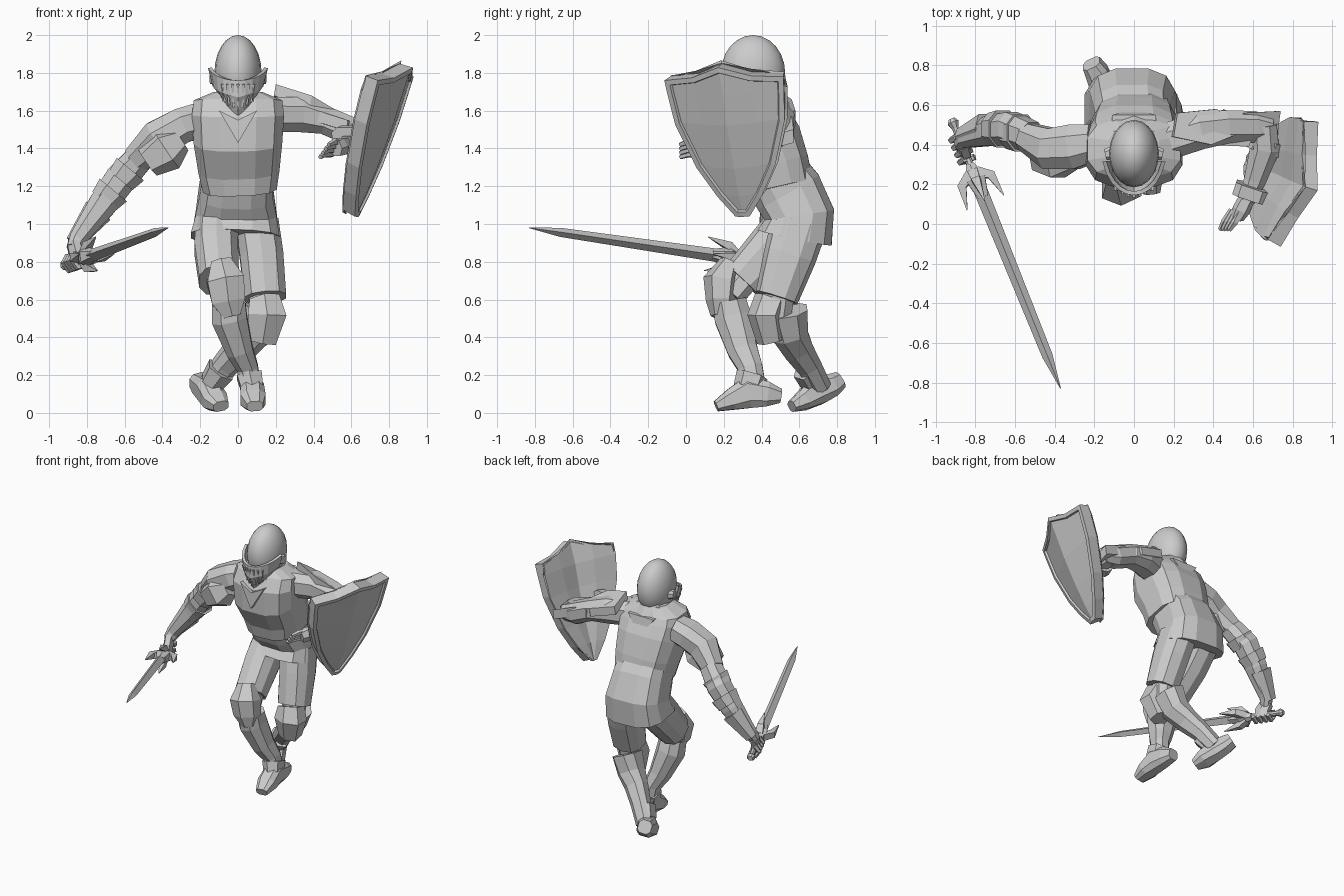
import bpy, bmesh
from math import sin, cos, pi
from mathutils import Vector as V

cube = bpy.data.objects.get("Cube")
if cube:
    bpy.data.objects.remove(cube)


def finish(name, bm, fix=True):
    if fix:
        bmesh.ops.recalc_face_normals(bm, faces=bm.faces[:])
    mesh = bpy.data.meshes.new(name)
    bm.to_mesh(mesh)
    bm.free()
    obj = bpy.data.objects.new(name, mesh)
    bpy.context.collection.objects.link(obj)
    return obj


def limb(name, rings, side=(1, 0, 0), n=8, square=.85, phase=.5):
    """Faceted tube through rings given as x, y, z, radius along side, other radius."""
    bm = bmesh.new()
    centres = [V(r[:3]) for r in rings]
    loops = []
    for i, ring in enumerate(rings):
        t = (centres[min(i + 1, len(rings) - 1)] - centres[max(i - 1, 0)]).normalized()
        u = V(side)
        u = (u - t * u.dot(t)).normalized()
        w = t.cross(u)
        loop = []
        for k in range(n):
            a = 2 * pi * (k + phase) / n
            c, s = [(1 if f > 0 else -1) * abs(f) ** square for f in (cos(a), sin(a))]
            loop.append(bm.verts.new(centres[i] + u * c * ring[3] + w * s * ring[-1]))
        loops.append(loop)
    for a, b in zip(loops, loops[1:]):
        for k in range(n):
            bm.faces.new((a[k], a[(k + 1) % n], b[(k + 1) % n], b[k]))
    bm.faces.new(loops[0])
    bm.faces.new(loops[-1])
    return finish(name, bm)


def slab(name, points, depth):
    """Polygon extruded along the depth vector."""
    bm = bmesh.new()
    face = bm.faces.new([bm.verts.new(p) for p in points])
    new = bmesh.ops.extrude_face_region(bm, geom=[face])["geom"]
    bmesh.ops.translate(bm, vec=V(depth), verts=[g for g in new if isinstance(g, bmesh.types.BMVert)])
    return finish(name, bm)


def sheet(name, rows, thickness, rim=0):
    """Solid plate from a grid of points, with an optional raised rim."""
    bm = bmesh.new()
    grid = [[bm.verts.new(p) for p in row] for row in rows]
    for a, b in zip(grid, grid[1:]):
        for k in range(len(a) - 1):
            bm.faces.new((a[k], a[k + 1], b[k + 1], b[k]))
    bm.normal_update()
    if rim:
        panel = bm.faces[:]
        for width, depth in ((rim, 0), (rim / 5, -rim / 2)):
            bmesh.ops.inset_region(bm, faces=panel, thickness=width, depth=depth, use_boundary=True,
                                   use_even_offset=True)
            bm.normal_update()
    obj = finish(name, bm, fix=False)
    mod = obj.modifiers.new("thickness", "SOLIDIFY")
    mod.thickness = thickness
    mod.offset = -1
    return obj


# Tunic: skirt below, overhanging chest above
limb("tunic_skirt", [(-.015, .575, .93, .24, .205), (-.01, .6, 1.05, .22, .19),
                     (-.01, .54, 1.17, .2, .19), (0, .47, 1.28, .19, .17)], n=12, square=.7)
limb("tunic_chest", [(.01, .485, 1.19, .2, .195), (.005, .46, 1.3, .22, .2), (0, .395, 1.45, .24, .22),
                     (0, .37, 1.58, .25, .19), (0, .38, 1.65, .24, .15), (0, .38, 1.7, .13, .11)],
     n=12, square=.7)
limb("gorget", [(0, .37, 1.6, .15, .18), (0, .35, 1.69, .12, .15), (0, .35, 1.74, .09, .11)], n=10)
slab("collar_front", [(-.1, .17, 1.6), (0, .155, 1.43), (.1, .17, 1.6), (0, .16, 1.55)], (0, .04, 0))
slab("collar_back", [(-.11, .55, 1.64), (0, .58, 1.5), (.11, .55, 1.64)], (0, -.05, 0))

# Helmet and face guard
bpy.ops.mesh.primitive_uv_sphere_add(segments=20, ring_count=12, location=(0, .355, 1.8))
helmet = bpy.context.object
helmet.name = "helmet"
helmet.scale = (.125, .17, .2)
bpy.ops.object.shade_smooth_by_angle()


def face_point(a, grow, z):
    return V((.135 * grow * sin(a * 1.5), .33 - .185 * grow * cos(a * 1.5), z))


cols = [k / 5 for k in range(-5, 6)]
sheet("face_guard", [[face_point(a, .75, 1.57 + .14 * abs(a)) for a in cols],
                     [face_point(a, 1, 1.67 + .06 * abs(a)) for a in cols],
                     [face_point(a, 1 + .18 * a * a, 1.76 + .065 * a * a) for a in cols]], .02)
for k in range(-3, 4):
    low, high = face_point(k / 7, .85, 1.6 + .015 * abs(k)), face_point(k / 7, 1.02, 1.74)
    limb("face_guard_rib", [(*low, .007), (*high, .009)], n=4)
for s in (-1, 1):
    limb("helmet_hinge", [(s * .1, .36, 1.77, .04), (s * .145, .35, 1.77, .03)], side=(0, 1, 0))

# Right leg, stepping forward
limb("right_shorts", [(-.11, .58, 1.0, .12, .15), (-.115, .46, .87, .12, .14), (-.1, .3, .7, .11, .12)], n=10)
limb("right_thigh", [(-.1, .34, .74, .08), (-.07, .24, .62, .075)])
limb("right_knee_guard", [(-.09, .23, .8, .06, .05), (-.065, .185, .7, .11, .095),
                          (-.05, .185, .59, .1, .08), (-.03, .18, .51, .05, .05)], n=6)
limb("right_greave", [(-.05, .23, .59, .095, .095), (-.045, .25, .5, .1, .105), (.01, .3, .33, .075, .085),
                      (.05, .34, .24, .06, .07), (.07, .36, .12, .06, .07)])
limb("right_boot", [(.06, .5, .09, .045, .04), (.07, .43, .1, .06, .07), (.075, .33, .11, .065, .09),
                    (.08, .24, .07, .07, .06), (.09, .16, .035, .045, .03)], square=.7)
limb("right_boot_cuff", [(.06, .35, .2, .075, .085), (.075, .33, .13, .065, .08)], n=6)

# Left leg, pushing off behind
limb("left_shorts", [(.1, .6, 1.0, .12, .15), (.125, .55, .83, .12, .14), (.145, .48, .61, .115, .115)], n=10)
limb("left_thigh", [(.14, .5, .66, .085), (.13, .48, .5, .08)])
limb("left_knee_guard", [(.14, .45, .6, .09, .09), (.155, .42, .52, .115, .095), (.13, .45, .38, .08, .075)], n=6)
limb("left_greave", [(.13, .53, .54, .1, .12), (.08, .55, .42, .095, .1), (.01, .59, .34, .08, .085),
                     (-.07, .65, .25, .07, .07), (-.15, .71, .14, .065, .06)])
limb("left_boot", [(-.215, .81, .17, .05, .05), (-.19, .77, .145, .06, .065), (-.16, .7, .12, .065, .08),
                   (-.12, .62, .065, .07, .055), (-.09, .56, .035, .045, .03)], square=.7)
limb("left_boot_cuff", [(-.09, .64, .23, .08, .08), (-.14, .68, .16, .065, .075)], n=6)

# Right arm
depth_side = (0, 1, 0)
limb("right_sleeve", [(-.2, .41, 1.55, .1, .1), (-.3, .39, 1.52, .12, .1), (-.42, .38, 1.45, .11, .11),
                      (-.54, .44, 1.34, .075, .08)], depth_side)
limb("right_shoulder_guard", [(-.3, .35, 1.45, .08, .07), (-.38, .35, 1.4, .13, .125),
                              (-.48, .36, 1.33, .1, .09)], depth_side, n=6)
limb("right_forearm", [(-.52, .44, 1.35, .08), (-.62, .48, 1.24, .09), (-.72, .47, 1.1, .08),
                       (-.85, .43, .92, .05), (-.87, .4, .87, .04)], depth_side)
for x, y, z, r in ((-.57, .46, 1.29, .1), (-.66, .48, 1.18, .1)):
    limb("right_arm_cuff", [(x, y, z, r), (x - .05, y, z - .06, r * .85)], depth_side)
limb("right_gauntlet_flare", [(-.74, .48, 1.07, .085, .08), (-.87, .44, .9, .045, .045)], depth_side, n=6)

# Sword laid out along its own axis
pommel, tip = V((-.92, .53, .78)), V((-.37, -.83, .98))
axis = (tip - pommel).normalized()
across = axis.cross(V((0, 0, 1))).normalized()
up = across.cross(axis)


def along(d, a=0, b=0):
    return pommel + axis * d + across * a + up * b


limb("sword_blade", [(*along(.34), .036, .036), (*along(1.3), .027, .024), (*tip, .002)],
     side=across, n=4, square=1, phase=0)
limb("sword_grip", [(*along(.02), .018), (*along(.36), .02)])
limb("sword_pommel", [(*along(0), .018), (*along(.02), .03), (*along(.05), .018)])
limb("sword_collar", [(*along(.25), .025), (*along(.33), .055), (*along(.43), .03)], side=across, n=6)
for a, b in ((1, 0), (-1, 0), (0, 1), (0, -1)):
    limb("guard_prong", [(*along(.3, a * .02, b * .02), .035), (*along(.34, a * .08, b * .06), .03),
                         (*along(.46, a * .1, b * .09), .003)], side=axis, n=4)
limb("right_hand", [(-.87, .41, .89, .05, .035), (*along(.17, 0, .035), .06, .035),
                    (*along(.17, 0, -.02), .055, .03)], side=axis, n=6)
for k in range(4):
    arc = [along(.1 + k * .04, .042 * cos(q), .042 * sin(q)) for q in (1.2, 0, -1.2, -2.6)]
    limb("right_finger", [(*p, .017) for p in arc], side=axis, n=5)

# Left arm, raised behind the shield
limb("left_upper_arm", [(.18, .42, 1.58, .1, .1), (.33, .47, 1.58, .1, .1), (.46, .49, 1.55, .09, .08),
                        (.6, .49, 1.49, .085, .08), (.69, .48, 1.47, .06, .06)], depth_side)
slab("left_shoulder_plate", [(.2, .44, 1.74), (.39, .4, 1.68), (.54, .46, 1.59), (.42, .58, 1.6), (.22, .56, 1.66)],
     (-.01, 0, -.06))
slab("left_arm_plate", [(.36, .4, 1.62), (.58, .39, 1.55), (.62, .5, 1.53), (.45, .58, 1.58)], (0, 0, -.06))
slab("left_elbow_plate", [(.55, .56, 1.57), (.74, .57, 1.5), (.72, .42, 1.46), (.56, .42, 1.53)], (-.01, 0, -.07))
limb("left_forearm", [(.65, .5, 1.48, .075), (.66, .38, 1.46, .08), (.61, .22, 1.43, .06),
                      (.57, .12, 1.42, .045)], side=(0, 0, 1))
for x, y in ((.67, .4), (.6, .16)):
    limb("shield_strap", [(x, y + .03, 1.45, .075, .09), (x - .02, y - .03, 1.44, .075, .09)],
         side=(0, 0, 1), square=.5)
limb("left_hand", [(.58, .15, 1.42, .04, .04), (.54, .07, 1.41, .05, .045), (.52, .03, 1.4, .045, .035)],
     side=(0, 0, 1), n=6)
for k in range(4):
    z = 1.435 - .022 * k
    limb("left_finger", [(.54 - .015 * k, .07, z, .018), (.51 - .018 * k, .01, z, .018),
                         (.48 - .015 * k, -.03, z - .015, .012)], n=5)

# Shield: heater outline folded along a centre ridge, with a raised rim
foot, wide, tall = V((.63, .3, 1.04)), V((.19, .63, .02)), V((.205, -.1, .73))
out = wide.cross(tall).normalized()
outline = ((0, .06), (.15, .19), (.36, .33), (.68, .46), (.9, .49), (1, .5))
rows = []
for t, half in outline:
    rows.append([])
    for f in (-1, -.5, 0, .5, 1):
        peak = .11 * (1 - abs(f)) ** 2 if t == 1 else 0
        bulge = .15 * half * (1 - abs(f))
        rows[-1].append(foot + wide * f * half + tall * (t + peak) + out * bulge)
sheet("shield", rows, .08, rim=.028)
